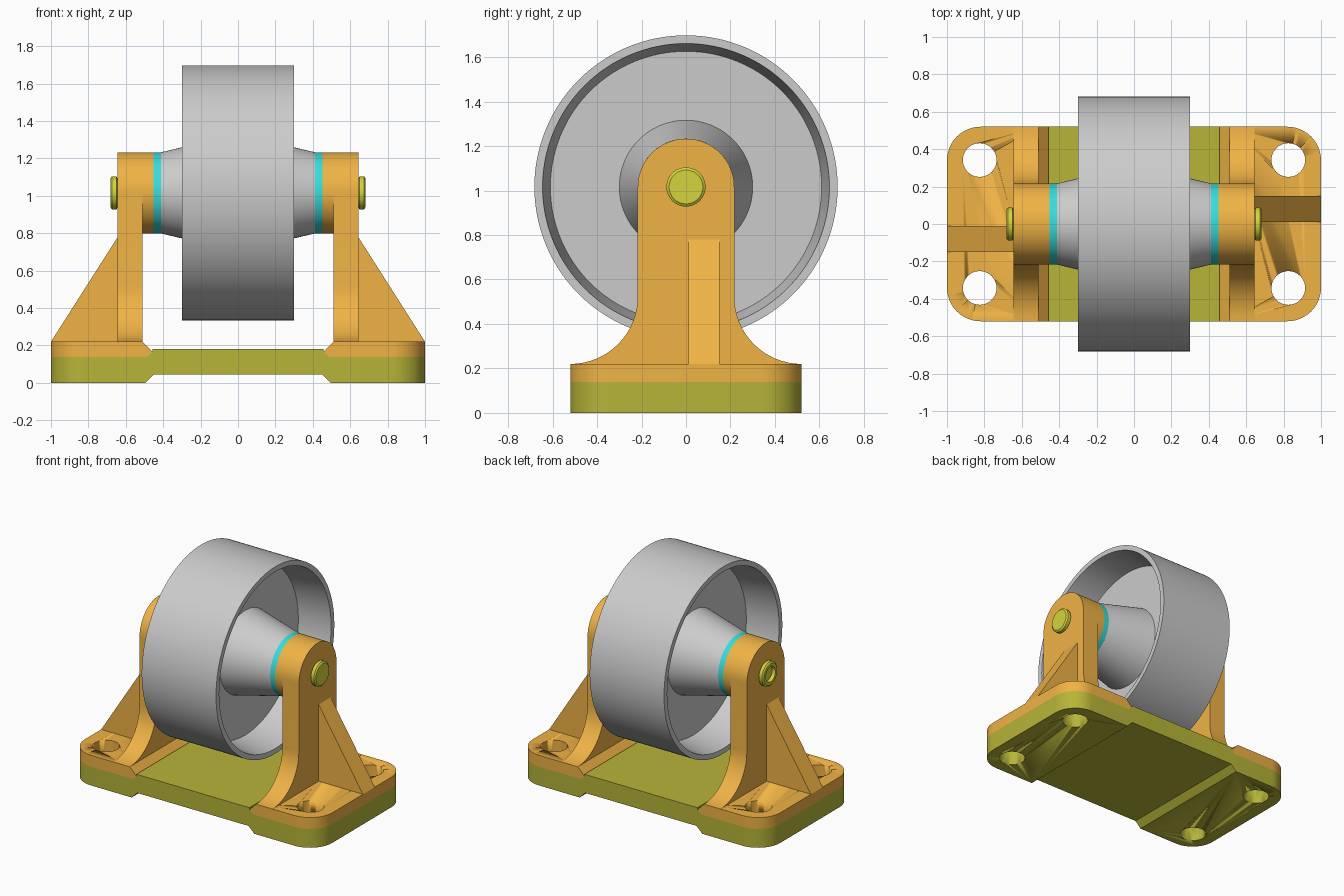
import bpy, bmesh
from math import sin, cos, pi, radians
from mathutils import Vector

if "Cube" in bpy.data.objects:
    bpy.data.objects.remove(bpy.data.objects["Cube"])

AXLE_Z = 1.016


def material(name, rgb):
    m = bpy.data.materials.new(name)
    m.diffuse_color = (*rgb, 1)
    m.use_nodes = True
    m.node_tree.nodes["Principled BSDF"].inputs["Base Color"].default_value = m.diffuse_color
    return m


ORANGE = material("orange", (0.87, 0.45, 0.06))
OLIVE = material("olive", (0.47, 0.46, 0.04))
CYAN = material("cyan", (0.04, 0.72, 0.72))
YELLOW = material("yellow", (0.66, 0.66, 0.05))


def finish(bm, name, mat=None, turn=0):
    bmesh.ops.recalc_face_normals(bm, faces=bm.faces)
    me = bpy.data.meshes.new(name)
    bm.to_mesh(me)
    bm.free()
    ob = bpy.data.objects.new(name, me)
    bpy.context.collection.objects.link(ob)
    if mat:
        me.materials.append(mat)
    ob.rotation_euler.z = turn
    bpy.ops.object.select_all(action='DESELECT')
    ob.select_set(True)
    bpy.context.view_layer.objects.active = ob
    bpy.ops.object.shade_smooth_by_angle(angle=radians(30))
    return ob


def prism(name, pts, axis, lo, hi, mat, turn=0, corner=0):
    """Extrude an outline along x (yz outline) or y (xz outline)."""
    bm = bmesh.new()
    place = (lambda a, b, t: (t, a, b)) if axis == 'x' else (lambda a, b, t: (a, t, b))
    face = bm.faces.new([bm.verts.new(place(a, b, lo)) for a, b in pts])
    new = bmesh.ops.extrude_face_region(bm, geom=[face])['geom']
    bmesh.ops.translate(bm, vec=place(0, 0, hi - lo),
                        verts=[g for g in new if isinstance(g, bmesh.types.BMVert)])
    if corner:
        # round the upright edges at the plate ends
        edges = [e for e in bm.edges
                 if all(abs(abs(v.co.x) - 1) < 1e-4 for v in e.verts)
                 and abs(e.verts[0].co.y - e.verts[1].co.y) < 1e-4]
        bmesh.ops.bevel(bm, geom=edges, offset=corner, segments=12,
                        profile=0.5, affect='EDGES')
    return finish(bm, name, mat, turn)


def lathe(name, profile, mat=None, turn=0, steps=96):
    """Spin (x, radius) points about the axle."""
    bm = bmesh.new()
    vs = [bm.verts.new((x, 0, AXLE_Z + r)) for x, r in profile]
    es = [bm.edges.new(p) for p in zip(vs, vs[1:])]
    bmesh.ops.spin(bm, geom=vs + es, cent=(0, 0, AXLE_Z), axis=(1, 0, 0),
                   angle=2 * pi, steps=steps)
    bmesh.ops.remove_doubles(bm, verts=bm.verts, dist=1e-4)
    return finish(bm, name, mat, turn)


# bolt hole cutter
bm = bmesh.new()
for sx in (-1, 1):
    for sy in (-1, 1):
        new = bmesh.ops.create_cone(bm, cap_ends=True, segments=48, radius1=0.09,
                                    radius2=0.09, depth=1)['verts']
        bmesh.ops.translate(bm, verts=new, vec=Vector((sx * 0.825, sy * 0.342, 0.1)))
cutter = finish(bm, "bolt_hole_cutter")
cutter.hide_render = True
cutter.display_type = 'WIRE'


def drill(ob):
    mod = ob.modifiers.new("bolt_holes", 'BOOLEAN')
    mod.object = cutter
    mod.operation = 'DIFFERENCE'
    mod.solver = 'EXACT'


# base plate with a raised middle
half = [(0.45, 0.045), (0.495, 0), (1, 0), (1, 0.138), (0.488, 0.138),
        (0.456, 0.166), (0.456, 0.18)]
base = half + [(-x, z) for x, z in reversed(half)]
drill(prism("base_plate", base, 'y', -0.52, 0.52, OLIVE, corner=0.18))

# upright outline: concave foot flare, straight sides, round top
R = 0.217
F = 0.52 - R
flare = [(0.52 - F * sin(t), 0.22 + F - F * cos(t))
         for t in (pi / 2 * i / 16 for i in range(17))]
dome = [(R * cos(t), AXLE_Z + R * sin(t)) for t in (pi * i / 48 for i in range(49))]
upright = ([(0.52, 0.2)] + flare + dome
           + [(-y, z) for y, z in reversed(flare)] + [(-0.52, 0.2)])

# brackets: the second is the first turned half way round
for side, turn in (("right", 0), ("left", pi)):
    foot = [(0.51, 0.22), (0.456, 0.166), (0.488, 0.138), (1, 0.138), (1, 0.22)]
    drill(prism(side + "_foot", foot, 'y', -0.52, 0.52, ORANGE, turn, corner=0.18))
    prism(side + "_upright", upright, 'x', 0.51, 0.643, ORANGE, turn)
    rib = [(0.63, 0.21), (1, 0.21), (1, 0.22), (0.643, 0.78), (0.63, 0.78)]
    prism(side + "_rib", rib, 'y', 0.012, 0.15, ORANGE, turn)
    lathe(side + "_boss", [(0.452, 0), (0.452, R), (0.52, R), (0.52, 0)], ORANGE, turn)
    lathe(side + "_washer", [(0.412, 0), (0.412, R), (0.452, R), (0.452, 0)], CYAN, turn)

# wheel with dished faces and conical hub
rim = [(0.412, 0), (0.412, R), (0.06, 0.3), (0.06, 0.61), (0.3, 0.645), (0.3, 0.682)]
lathe("wheel", rim + [(-x, r) for x, r in reversed(rim)], steps=128)

# axle pin, recessed at the left end
lathe("axle_pin", [(-0.66, 0), (-0.66, 0.05), (-0.683, 0.055), (-0.683, 0.076),
                   (-0.674, 0.088), (-0.65, 0.088), (-0.643, 0.076),
                   (0.643, 0.076), (0.65, 0.088), (0.674, 0.088),
                   (0.683, 0.076), (0.683, 0)], YELLOW, steps=64)
